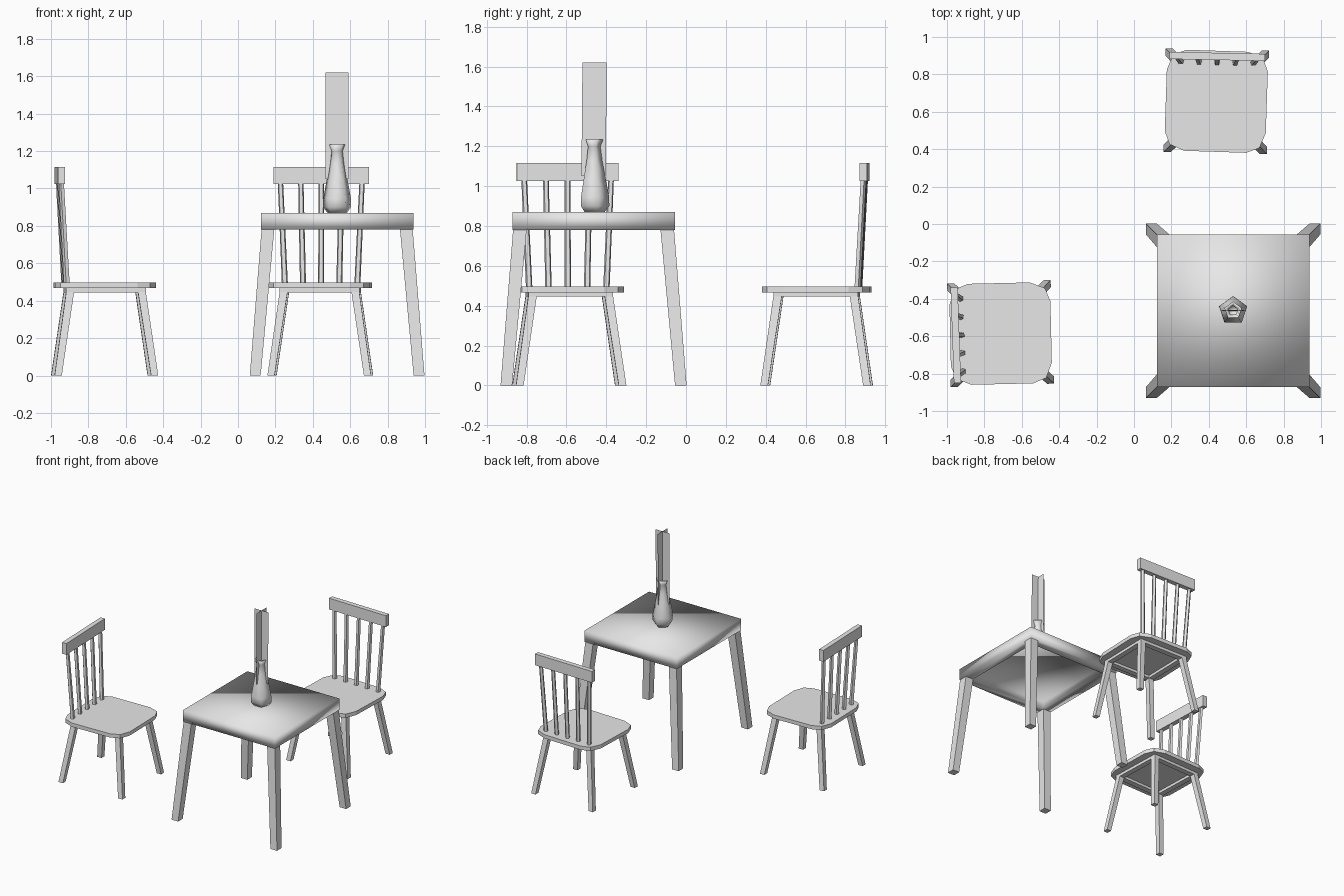
import bpy
import bmesh
from math import sin, cos, pi, radians
from mathutils import Matrix, Vector

if "Cube" in bpy.data.objects:
    bpy.data.objects.remove(bpy.data.objects["Cube"], do_unlink=True)

grey = bpy.data.materials.new("plain grey")
grey.use_nodes = True
grey.diffuse_color = (0.8, 0.8, 0.8, 1)
grey.node_tree.nodes["Principled BSDF"].inputs["Base Color"].default_value = (0.8, 0.8, 0.8, 1)


def finish(name, bm, place, smooth=False, closed=True):
    if closed:
        bmesh.ops.recalc_face_normals(bm, faces=bm.faces)
    bm.transform(place)
    for face in bm.faces:
        face.smooth = smooth
    mesh = bpy.data.meshes.new(name)
    bm.to_mesh(mesh)
    bm.free()
    mesh.materials.append(grey)
    obj = bpy.data.objects.new(name, mesh)
    bpy.context.collection.objects.link(obj)
    return obj


def loft(name, rings, place, smooth=False):
    """Skin a list of equal-length rings and cap both ends."""
    bm = bmesh.new()
    loops = [[bm.verts.new(p) for p in ring] for ring in rings]
    count = len(loops[0])
    for low, high in zip(loops, loops[1:]):
        for i in range(count):
            j = (i + 1) % count
            bm.faces.new((low[i], low[j], high[j], high[i]))
    bm.faces.new(loops[0][::-1])
    bm.faces.new(loops[-1])
    return finish(name, bm, place, smooth)


def rect(cx, cy, hx, hy, z):
    return [(cx + sx * hx, cy + sy * hy, z)
            for sx, sy in ((-1, -1), (1, -1), (1, 1), (-1, 1))]


def ngon(cx, cy, r, z, sides=5):
    return [(cx + r * sin(2 * pi * i / sides), cy + r * cos(2 * pi * i / sides), z)
            for i in range(sides)]


def hollow_slab(name, half, low, high, rim, recess, place, smooth=False):
    """Square slab whose underside is sunk inside a rim."""
    rings = [rect(0, 0, h, h, z) for h, z in
             ((half - rim, recess), (half - rim, low), (half, low), (half, high))]
    return loft(name, rings, place, smooth)


def splayed_legs(prefix, foot, foot_half, top, top_half, height, place):
    for side, sx in (("left", 1), ("right", -1)):
        for end, sy in (("front", -1), ("back", 1)):
            loft(f"{prefix}_{end}_{side}_leg",
                 [rect(sx * foot, sy * foot, foot_half, foot_half, 0),
                  rect(sx * top, sy * top, top_half, top_half, height)], place)


def chair(prefix, x, y, angle):
    place = Matrix.Translation((x, y, 0)) @ Matrix.Rotation(radians(angle), 4, "Z")
    # seat with softened corners
    corner = [(0.272, 0.165), (0.245, 0.235), (0.165, 0.268)]
    outline = []
    for k in range(4):
        turn = Matrix.Rotation(k * pi / 2, 2)
        outline += [turn @ Vector(p) for p in corner]
    loft(prefix + "_seat", [[(p.x, p.y, z) for p in outline] for z in (0.467, 0.497)], place)
    hollow_slab(prefix + "_seat_frame", 0.213, 0.445, 0.468, 0.042, 0.466, place)
    splayed_legs(prefix, 0.258, 0.019, 0.192, 0.021, 0.446, place)
    # back rail on five fanned spindles
    loft(prefix + "_back_rail",
         [rect(0, 0.24, 0.256, 0.019, z) for z in (1.025, 1.115)], place)
    for i in range(-2, 3):
        loft(f"{prefix}_spindle_{i + 3}",
             [ngon(i * 0.097, 0.208, 0.017, 0.49), ngon(i * 0.109, 0.238, 0.015, 1.03)], place)


chair("back_chair", 0.44, 0.656, -1.2)
chair("side_chair", -0.713, -0.586, 92)

# table
table = Matrix.Translation((0.53, -0.464, 0))
hollow_slab("table_top", 0.408, 0.78, 0.87, 0.07, 0.84, table, smooth=True)
splayed_legs("table", 0.438, 0.029, 0.37, 0.034, 0.781, table)

# vase: outside profile up to the lip, then down inside
profile = [(0.055, 0.87), (0.079, 0.9), (0.078, 0.945), (0.062, 1.03), (0.043, 1.13),
           (0.034, 1.2), (0.049, 1.235), (0.038, 1.235), (0.026, 1.195), (0.034, 1.05)]
loft("vase", [ngon(0, 0, r, z) for r, z in profile], table, smooth=True)

# crossed upright cards standing in the vase
for name, dx, dy in (("flower_card_across", 0.061, 0), ("flower_card_along", 0, 0.061)):
    bm = bmesh.new()
    bm.faces.new([bm.verts.new(p) for p in (
        (-dx, -dy, 1.05), (dx, dy, 1.05), (dx, dy + 0.005, 1.62), (-dx, -dy + 0.005, 1.62))])
    finish(name, bm, table, closed=False)
